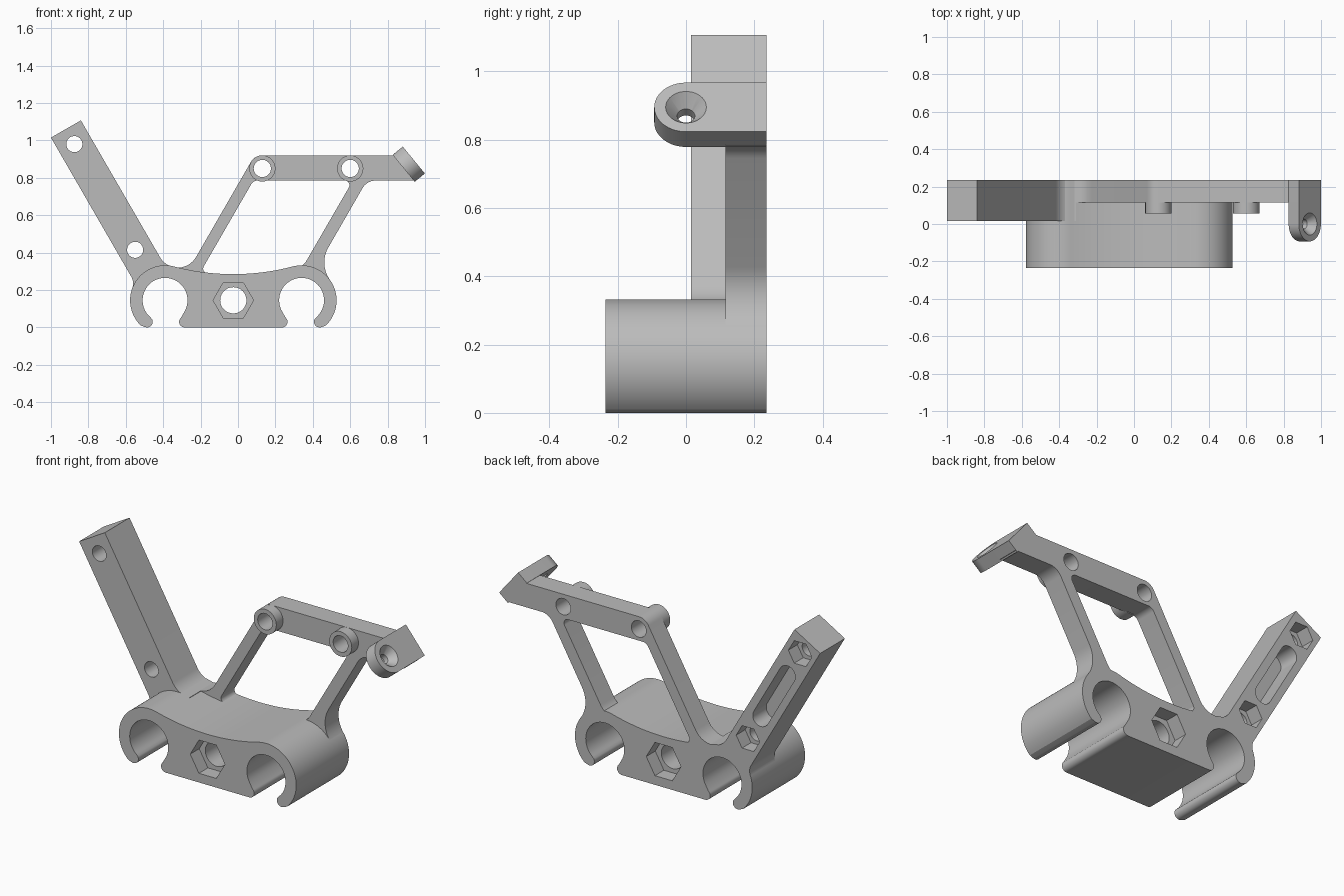
import bpy, bmesh
from math import sin, cos, tan, radians, pi
from mathutils import Matrix, Vector

cube = bpy.data.objects.get("Cube")
if cube:
    bpy.data.objects.remove(cube)

grey = bpy.data.materials.new("plain grey")
grey.use_nodes = True
COLOUR = (0.5, 0.5, 0.5, 1)
grey.diffuse_color = COLOUR
grey.node_tree.nodes["Principled BSDF"].inputs["Base Color"].default_value = COLOUR

BACK, FRONT = 0.235, -0.235
# Local (u, v, w) -> world: u = x, v = z, w = y
UPRIGHT = Matrix(((1, 0, 0, 0), (0, 0, 1, 0), (0, 1, 0, 0), (0, 0, 0, 1)))


def arc(cx, cz, r, a0, a1, n=16):
    angles = [radians(a0 + (a1 - a0) * i / n) for i in range(n + 1)]
    return [(cx + r * cos(a), cz + r * sin(a)) for a in angles]


def circle(cx, cz, r, sides=48, turn=0):
    return arc(cx, cz, r, turn, turn + 360, sides)[:-1]


def rounded(points, n=10):
    """Polygon from (x, z) or (x, z, radius); corners with a radius are filleted."""
    out = []
    for i, p in enumerate(points):
        c = Vector(p[:2])
        if len(p) < 3:
            out.append(tuple(c))
            continue
        a = (Vector(points[i - 1][:2]) - c).normalized()
        b = (Vector(points[(i + 1) % len(points)][:2]) - c).normalized()
        half = a.angle(b) / 2
        centre = c + (a + b).normalized() * p[2] / sin(half)
        start = c + a * p[2] / tan(half) - centre
        end = c + b * p[2] / tan(half) - centre
        sweep = start.angle_signed(end)
        for k in range(n + 1):
            t = -sweep * k / n
            out.append((centre.x + start.x * cos(t) - start.y * sin(t),
                        centre.y + start.x * sin(t) + start.y * cos(t)))
    return out


def loft(name, low, high, w0, w1, frame=UPRIGHT):
    """Solid between two matching outlines at depths w0 and w1."""
    bm = bmesh.new()
    a = [bm.verts.new(frame @ Vector((u, v, w0))) for u, v in low]
    b = [bm.verts.new(frame @ Vector((u, v, w1))) for u, v in high]
    bm.faces.new(a)
    bm.faces.new(b[::-1])
    for i in range(len(a)):
        j = (i + 1) % len(a)
        bm.faces.new((a[i], b[i], b[j], a[j]))
    bmesh.ops.recalc_face_normals(bm, faces=bm.faces)
    mesh = bpy.data.meshes.new(name)
    bm.to_mesh(mesh)
    bm.free()
    mesh.materials.append(grey)
    obj = bpy.data.objects.new(name, mesh)
    bpy.context.collection.objects.link(obj)
    return obj


def prism(name, outline, w0, w1, frame=UPRIGHT):
    return loft(name, outline, outline, w0, w1, frame)


def cut(obj, *cutters):
    bpy.context.view_layer.objects.active = obj
    for cutter in cutters:
        mod = obj.modifiers.new("cut", 'BOOLEAN')
        mod.operation, mod.solver, mod.object = 'DIFFERENCE', 'EXACT', cutter
        bpy.ops.object.modifier_apply(modifier=mod.name)
        bpy.data.objects.remove(cutter)


def finish(obj):
    bpy.ops.object.select_all(action='DESELECT')
    obj.select_set(True)
    bpy.context.view_layer.objects.active = obj
    bpy.ops.object.shade_smooth_by_angle(angle=radians(25))


# Clip body: half outline, mirrored about its own centre line
MID, CLIP, CZ = -0.025, 0.365, 0.145
half = (arc(0, 1.539, 1.254, 270, 284.7, 14)[1:]
        + arc(CLIP, CZ, 0.187, 104, -46, 40)
        + arc(0.461, 0.03, 0.03, 290, 150, 10)
        + arc(CLIP, CZ, 0.12, -48, 210, 48)
        + arc(0.26, 0.03, 0.03, 50, -90, 10))
outline = [(0, 0.285)] + half + [(-u, v) for u, v in reversed(half)]
body = prism("clip_body", [(MID + u, v) for u, v in outline], FRONT, BACK)
hexagon = circle(MID, CZ, 0.108, 6)
cut(body,
    prism("bolt_hole", circle(MID, CZ, 0.07), -1, 1),
    prism("front_nut", hexagon, -1, FRONT + 0.08),
    prism("back_nut", hexagon, BACK - 0.08, 1))

# Long leaning arm, with nut pockets and a slot in its back
arm = prism("leaning_arm", rounded([
    (-0.84, 1.107), (-1, 1.015), (-0.554, 0.242, 0.07), (-0.567, 0.205),
    (-0.531, 0.196), (-0.486, 0.26), (-0.39, 0.295), (-0.31, 0.3)])
    + arc(-0.321, 0.431, 0.111, 275, 210), 0.015, BACK)
holes = [Vector((-0.875, 0.98)), Vector((-0.55, 0.415))]
for h in holes:
    cut(arm, prism("screw_hole", circle(h.x, h.y, 0.043), -1, 1),
        prism("nut_pocket", circle(h.x, h.y, 0.073, 6, 120), BACK - 0.08, 1))
centre = (holes[0] + holes[1]) / 2
along = (holes[0] - holes[1]).normalized() * 0.165
top, low = centre + along, centre - along
slot = arc(top.x, top.y, 0.05, 30, 210) + arc(low.x, low.y, 0.05, 210, 390)
cut(arm, prism("slot", slot, BACK - 0.12, 1))

# Thin frame: two struts and a top bar around a window
PLATE = 0.115
frame = prism("strut_frame", rounded([
    (-0.425, 0.388), (-0.321, 0.209, 0.111), (0.0893, 0.92, 0.07),
    (0.845, 0.92), (0.955, 0.785), (0.689, 0.785, 0.08),
    (0.432, 0.339, 0.16), (0.493, 0.252), (0.47, 0.22), (0.34, 0.295),
    (0.2, 0.27), (MID, 0.26), (-0.2, 0.27), (-0.39, 0.295)]), PLATE, BACK)
cut(frame, prism("window", rounded([
    (-0.203, 0.292, 0.025), (0.082, 0.785, 0.04), (0.614, 0.785, 0.025),
    (0.342, 0.315, 0.1), (0.2, 0.298), (MID, 0.28)]), -1, 1))
parts = [body, arm, frame]

# Bosses on the top bar
for x, side in ((0.13, "right"), (0.6, "left")):
    boss = prism(side + "_boss", circle(x, 0.85, 0.07), 0.055, PLATE + 0.01)
    for part in (boss, frame):
        cut(part, prism("boss_hole", circle(x, 0.85, 0.046), -1, 1))
    parts.append(boss)

# Tilted lug with a countersunk hole
tilt = Vector((0.635, 0, -0.773)).normalized()
normal = Vector((0.773, 0, 0.635)).normalized()
lug_frame = Matrix.Translation((0.94, 0, 0.895)) @ Matrix(
    (Vector((0, 1, 0)), tilt, normal)).transposed().to_4x4()
lug = prism("end_lug", arc(0, 0, 0.093, 90, 270, 28)
            + [(BACK, -0.093), (BACK, 0.093)], -0.07, 0, lug_frame)
cut(lug, prism("lug_hole", circle(0, 0, 0.026), -0.2, 0.1, lug_frame),
    loft("countersink", circle(0, 0, 0.026), circle(0, 0, 0.068),
         -0.04, 0.01, lug_frame))
parts.append(lug)

for part in parts:
    finish(part)
